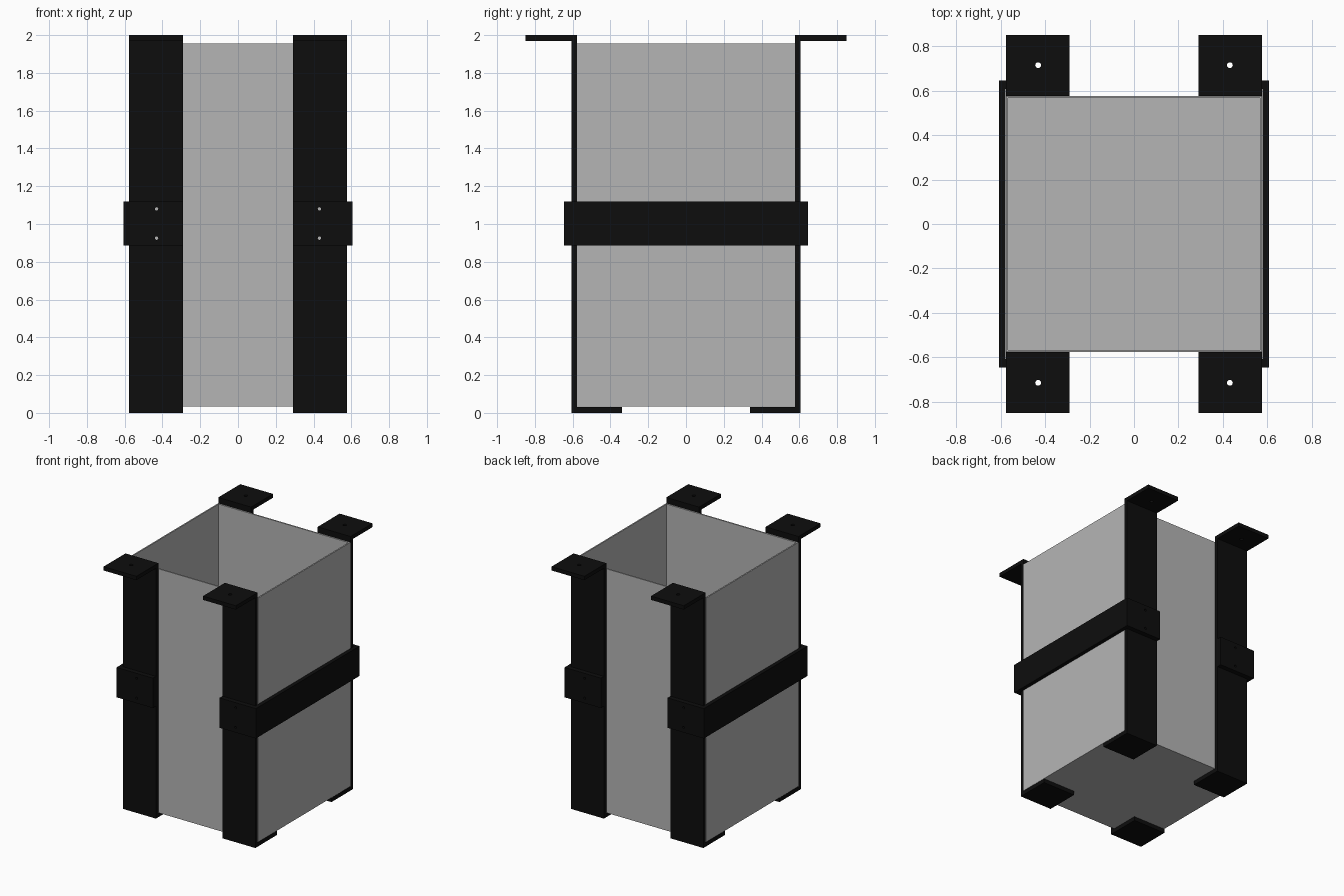
import bpy, bmesh
from mathutils import Matrix, Vector

if "Cube" in bpy.data.objects:
    bpy.data.objects.remove(bpy.data.objects["Cube"])


def material(name, rgb):
    m = bpy.data.materials.new(name)
    m.diffuse_color = (*rgb, 1)
    m.use_nodes = True
    m.node_tree.nodes["Principled BSDF"].inputs["Base Color"].default_value = m.diffuse_color
    return m


GREY = material("light grey", (0.46, 0.46, 0.46))
BLACK = material("black", (0.004, 0.004, 0.004))


def add_object(name, bm, mat):
    bmesh.ops.recalc_face_normals(bm, faces=bm.faces)
    mesh = bpy.data.meshes.new(name)
    bm.to_mesh(mesh)
    bm.free()
    if mat:
        mesh.materials.append(mat)
    ob = bpy.data.objects.new(name, mesh)
    bpy.context.collection.objects.link(ob)
    return ob


def extrude(name, points, offset, mat):
    """Extrude a closed 3D outline along an offset."""
    bm = bmesh.new()
    face = bm.faces.new([bm.verts.new(p) for p in points])
    res = bmesh.ops.extrude_face_region(bm, geom=[face], use_keep_orig=True)
    moved = [v for v in res["geom"] if isinstance(v, bmesh.types.BMVert)]
    bmesh.ops.translate(bm, verts=moved, vec=Vector(offset))
    return add_object(name, bm, mat)


def drill(ob, holes):
    """Cut round holes: (centre, axis, radius, length)."""
    for centre, axis, radius, length in holes:
        bm = bmesh.new()
        rot = Vector((0, 0, 1)).rotation_difference(Vector(axis)).to_matrix().to_4x4()
        bmesh.ops.create_cone(bm, cap_ends=True, segments=16, radius1=radius, radius2=radius,
                              depth=length, matrix=Matrix.Translation(centre) @ rot)
        cutter = add_object("hole_cutter", bm, None)
        cutter.hide_render = True
        mod = ob.modifiers.new("hole", "BOOLEAN")
        mod.operation, mod.solver, mod.object = "DIFFERENCE", "EXACT", cutter
        bpy.context.view_layer.update()
        cut = bpy.data.meshes.new_from_object(
            ob.evaluated_get(bpy.context.evaluated_depsgraph_get()))
        ob.modifiers.clear()
        ob.data = cut
        bpy.data.objects.remove(cutter)


# Open-topped box: outer cube with inset top pushed down
W, WALL, Z0, Z1 = 0.576, 0.015, 0.034, 1.955
bm = bmesh.new()
bmesh.ops.create_cube(bm, size=1, matrix=Matrix.Translation((0, 0, (Z0 + Z1) / 2))
                      @ Matrix.Diagonal((2 * W, 2 * W, Z1 - Z0, 1)))
top = max(bm.faces, key=lambda f: f.calc_center_median().z)
bmesh.ops.inset_region(bm, faces=[top], thickness=WALL)
down = bmesh.ops.extrude_face_region(bm, geom=[top])
bmesh.ops.translate(bm, vec=(0, 0, Z0 + WALL - Z1),
                    verts=[v for v in down["geom"] if isinstance(v, bmesh.types.BMVert)])
if top.is_valid:
    bm.faces.remove(top)
add_object("box", bm, GREY)

IN, OUT, CLIP = 0.577, 0.607, 0.645   # strap inner, strap outer, clamp outer
X0, X1, XH = 0.29, 0.576, 0.431       # strap edges and hole position
BOLTS = (0.925, 1.08)

# Four Z-shaped straps: foot turned inward, top tab turned outward
strap = [(0.34, 0), (OUT, 0), (OUT, 1.97), (0.85, 1.97),
         (0.85, 2), (IN, 2), (IN, 0.032), (0.34, 0.032)]
for sx, side in ((-1, "left"), (1, "right")):
    for sy, end in ((-1, "front"), (1, "back")):
        ob = extrude(f"{end}_{side}_strap", [(sx * X0, sy * y, z) for y, z in strap],
                     (sx * (X1 - X0), 0, 0), BLACK)
        drill(ob, [((sx * XH, sy * 0.714, 1.985), (0, 0, 1), 0.013, 0.1)]
              + [((sx * XH, sy * 0.592, z), (0, 1, 0), 0.009, 0.1) for z in BOLTS])

# Two U-shaped clamps around the sides at mid height
clamp = [(X0, -CLIP), (OUT, -CLIP), (OUT, CLIP), (X0, CLIP),
         (X0, OUT), (IN, OUT), (IN, -OUT), (X0, -OUT)]
for sx, side in ((-1, "left"), (1, "right")):
    ob = extrude(f"{side}_clamp", [(sx * x, y, 0.885) for x, y in clamp],
                 (0, 0, 0.235), BLACK)
    drill(ob, [((sx * XH, sy * 0.626, z), (0, 1, 0), 0.009, 0.1)
               for sy in (-1, 1) for z in BOLTS])
